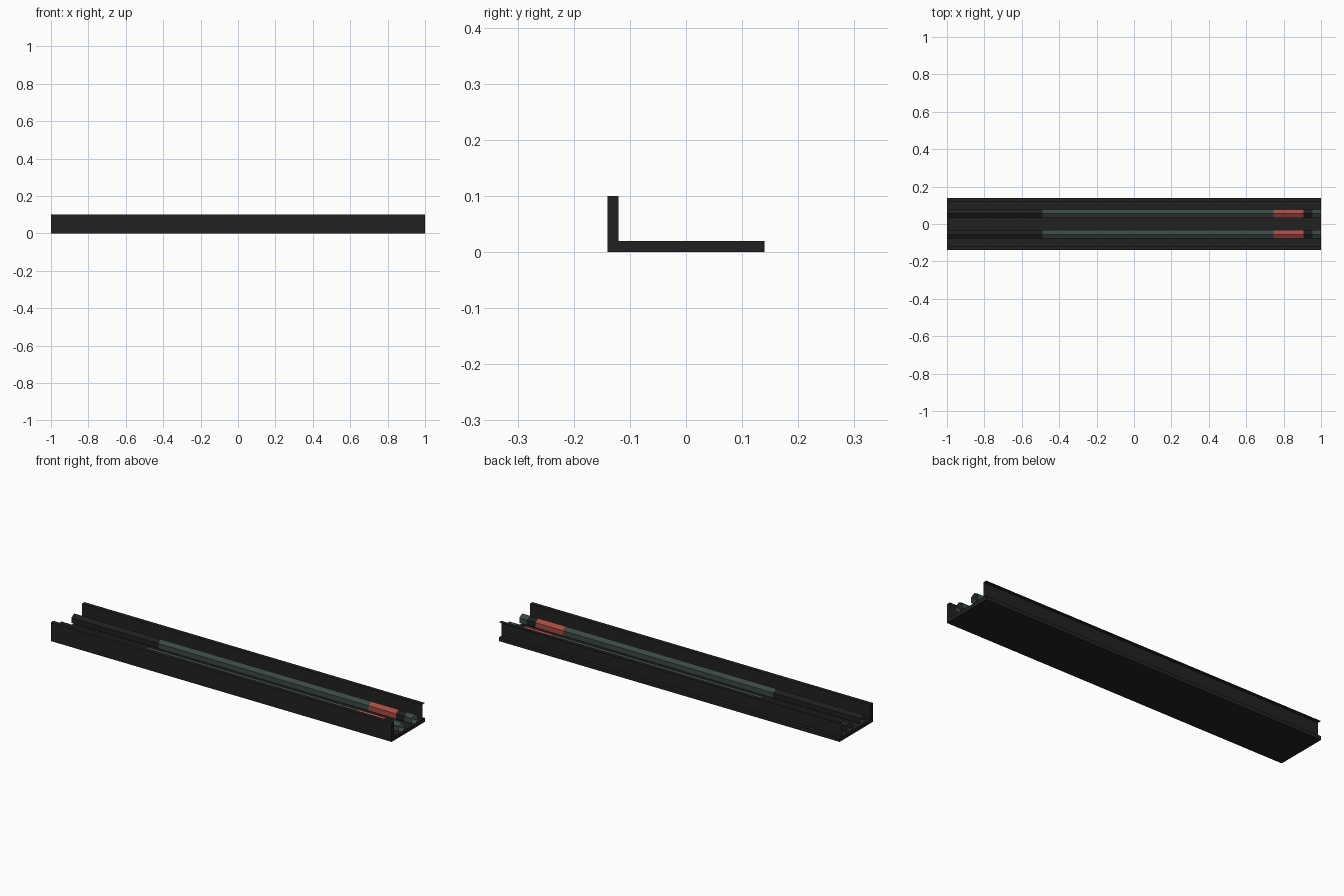
import bpy, bmesh, math

if "Cube" in bpy.data.objects:
    bpy.data.objects.remove(bpy.data.objects["Cube"])

def material(name, rgb):
    m = bpy.data.materials.new(name)
    m.diffuse_color = (*rgb, 1)
    m.use_nodes = True
    m.node_tree.nodes["Principled BSDF"].inputs["Base Color"].default_value = m.diffuse_color
    return m

BLACK = material("tray black", (0.0155, 0.0155, 0.0155))
DARK = material("grip dark", (0.0125, 0.0135, 0.0130))
GREEN = material("grey green", (0.042, 0.064, 0.057))
RED = material("band red", (0.38, 0.07, 0.058))

def sweep(name, profile, x0, x1, mat, closed=True, caps=True):
    """Extrude a (y, z) profile along x."""
    bm = bmesh.new()
    a = [bm.verts.new((x0, y, z)) for y, z in profile]
    b = [bm.verts.new((x1, y, z)) for y, z in profile]
    n = len(profile)
    for i in range(n if closed else n - 1):
        j = (i + 1) % n
        bm.faces.new((a[i], b[i], b[j], a[j]))
    if caps:
        bm.faces.new(a)
        bm.faces.new(b[::-1])
        bmesh.ops.recalc_face_normals(bm, faces=bm.faces)
    me = bpy.data.meshes.new(name)
    bm.to_mesh(me)
    bm.free()
    me.materials.append(mat)
    ob = bpy.data.objects.new(name, me)
    bpy.context.collection.objects.link(ob)
    return ob

def rect(y0, y1, z0, z1):
    return [(y0, z0), (y1, z0), (y1, z1), (y0, z1)]

# tray: floor, solid front wall, open-backed rear wall (inner face and top lip)
sweep("tray_floor", rect(-0.14, 0.14, 0, 0.02), -1, 1, BLACK)
sweep("front_wall", rect(-0.14, -0.12, 0.02, 0.10), -1, 1, BLACK)
sweep("rear_wall", [(0.12, 0.02), (0.12, 0.10), (0.14, 0.10)], -1, 1, BLACK,
      closed=False, caps=False)

# two open six-sided rods, each in coloured sections
SECTIONS = [("grip", -1, -0.49, DARK), ("shaft", -0.49, 0.745, GREEN),
            ("band", 0.745, 0.905, RED), ("neck", 0.905, 0.955, DARK),
            ("tip", 0.955, 1, GREEN)]
R, ZC = 0.0275, 0.0445
for side, yc in (("front", -0.055), ("rear", 0.055)):
    # clockwise so that the faces point outwards
    hexagon = [(yc + R * math.sin(k * math.pi / 3), ZC + R * math.cos(k * math.pi / 3))
               for k in range(6)]
    for part, x0, x1, mat in SECTIONS:
        sweep(f"{side}_rod_{part}", hexagon, x0, x1, mat, caps=False)
